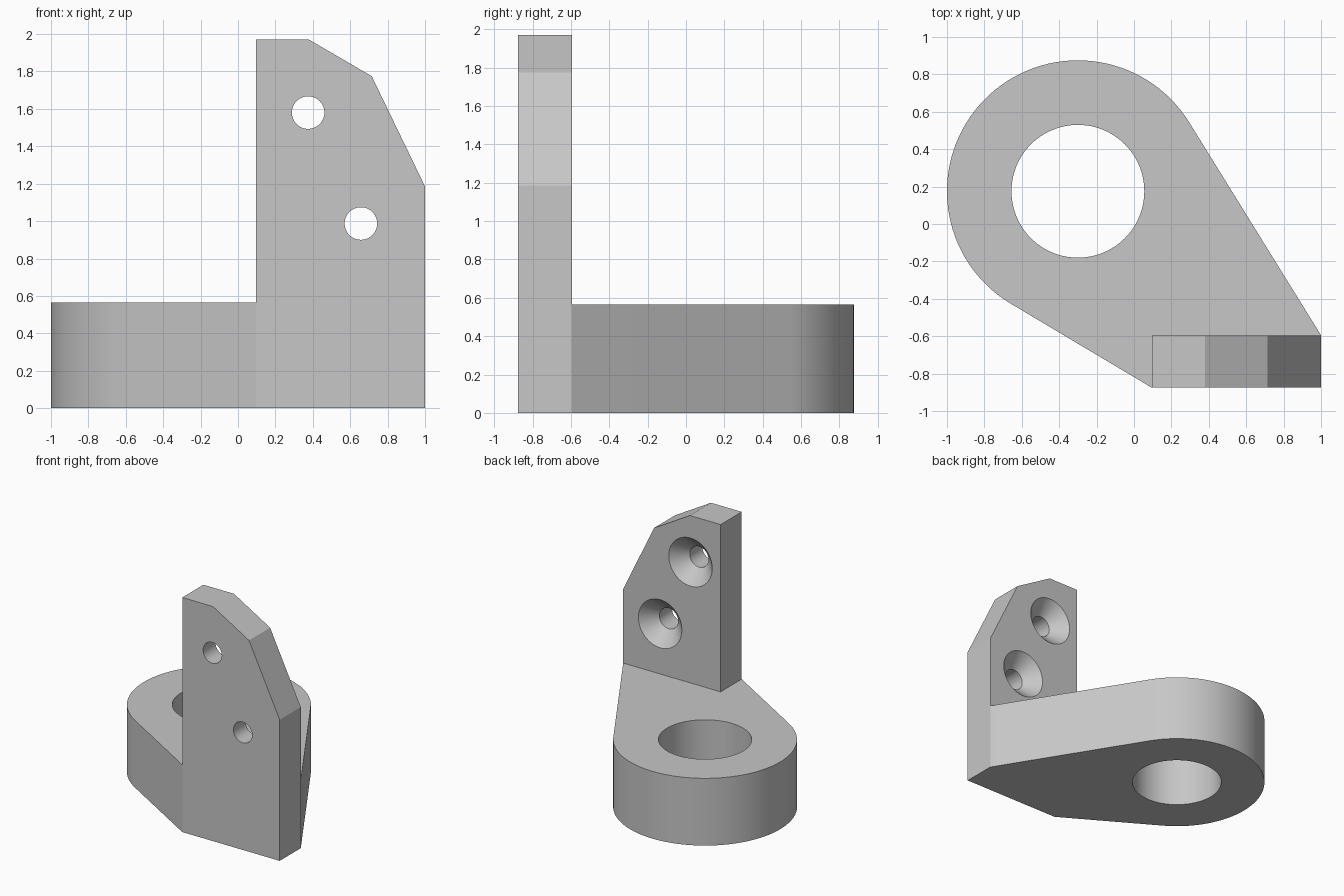
import bpy, bmesh
from math import acos, atan2, cos, sin, hypot, pi, radians
from mathutils import Vector

cube = bpy.data.objects.get("Cube")
if cube:
    bpy.data.objects.remove(cube, do_unlink=True)

grey = bpy.data.materials.new("light grey")
grey.use_nodes = True
grey.diffuse_color = (0.57, 0.57, 0.57, 1)
grey.node_tree.nodes["Principled BSDF"].inputs["Base Color"].default_value = grey.diffuse_color

# Main dimensions
LEFT, RIGHT, FRONT, BACK = 0.095, 1.0, -0.875, -0.595
BASE_TOP, TOP = 0.565, 1.97
RING = Vector((-0.3, 0.175))
RING_R, BORE_R = 0.7, 0.355


def finish(bm, name):
    bmesh.ops.remove_doubles(bm, verts=bm.verts, dist=1e-5)
    bmesh.ops.recalc_face_normals(bm, faces=bm.faces)
    mesh = bpy.data.meshes.new(name)
    bm.to_mesh(mesh)
    bm.free()
    mesh.materials.append(grey)
    obj = bpy.data.objects.new(name, mesh)
    bpy.context.collection.objects.link(obj)
    return obj


def prism(name, outline, direction):
    """Extrude a closed outline along a direction."""
    bm = bmesh.new()
    face = bm.faces.new([bm.verts.new(p) for p in outline])
    result = bmesh.ops.extrude_face_region(bm, geom=[face], use_keep_orig=True)
    moved = [v for v in result["geom"] if isinstance(v, bmesh.types.BMVert)]
    bmesh.ops.translate(bm, verts=moved, vec=direction)
    return finish(bm, name)


def lathe(name, profile, axis, centre, steps):
    """Spin a profile around an axis through the centre."""
    bm = bmesh.new()
    verts = [bm.verts.new(p) for p in profile]
    edges = [bm.edges.new(pair) for pair in zip(verts, verts[1:])]
    bmesh.ops.spin(bm, geom=verts + edges, cent=(0, 0, 0), axis=axis,
                   angle=2 * pi, steps=steps)
    bmesh.ops.translate(bm, verts=bm.verts, vec=centre)
    return finish(bm, name)


def tangent_angle(point, side):
    d = Vector(point) - RING
    return atan2(d.y, d.x) + side * acos(RING_R / hypot(d.x, d.y))


# Base: round eye with tangent sides running to the upright
start = tangent_angle((RIGHT, BACK), 1)
end = tangent_angle((LEFT, FRONT), -1) + 2 * pi
STEPS = 64
angles = [start + (end - start) * i / STEPS for i in range(STEPS + 1)]
outline = [(RING.x + RING_R * cos(a), RING.y + RING_R * sin(a), 0) for a in angles]
outline += [(LEFT, FRONT, 0), (RIGHT, FRONT, 0), (RIGHT, BACK, 0)]
bracket = prism("bracket", outline, (0, 0, BASE_TOP))

# Upright plate with clipped corner
plate = [(LEFT, 0), (RIGHT, 0), (RIGHT, 1.185), (0.715, 1.775), (0.38, TOP), (LEFT, TOP)]
upright = prism("upright", [(x, FRONT, z) for x, z in plate], (0, BACK - FRONT, 0))

# Bore through the eye and countersunk screw holes through the upright
bore = lathe("bore_cutter", [(0, 0, -0.2), (BORE_R, 0, -0.2), (BORE_R, 0, 0.8), (0, 0, 0.8)],
             (0, 0, 1), (RING.x, RING.y, 0), 96)
screw = [(0, -1), (0.087, -1), (0.087, BACK - 0.115), (0.202, BACK), (0.202, BACK + 0.1), (0, BACK + 0.1)]
holes = [lathe("screw_cutter", [(r, y, 0) for r, y in screw], (0, 1, 0), (x, 0, z), 64)
         for x, z in ((0.375, 1.58), (0.657, 0.987))]

# Combine into one solid
helpers = [upright, bore] + holes
for helper in helpers:
    helper.hide_render = True
    mod = bracket.modifiers.new(helper.name, "BOOLEAN")
    mod.operation = "UNION" if helper is upright else "DIFFERENCE"
    mod.solver = "EXACT"
    mod.object = helper
graph = bpy.context.evaluated_depsgraph_get()
solid = bpy.data.meshes.new_from_object(bracket.evaluated_get(graph))
bracket.modifiers.clear()
bracket.data = solid
for helper in helpers:
    bpy.data.objects.remove(helper, do_unlink=True)

# Smooth round walls, sharp edges
bpy.ops.object.select_all(action="DESELECT")
bracket.select_set(True)
bpy.context.view_layer.objects.active = bracket
bpy.ops.object.shade_smooth_by_angle(angle=radians(25))
